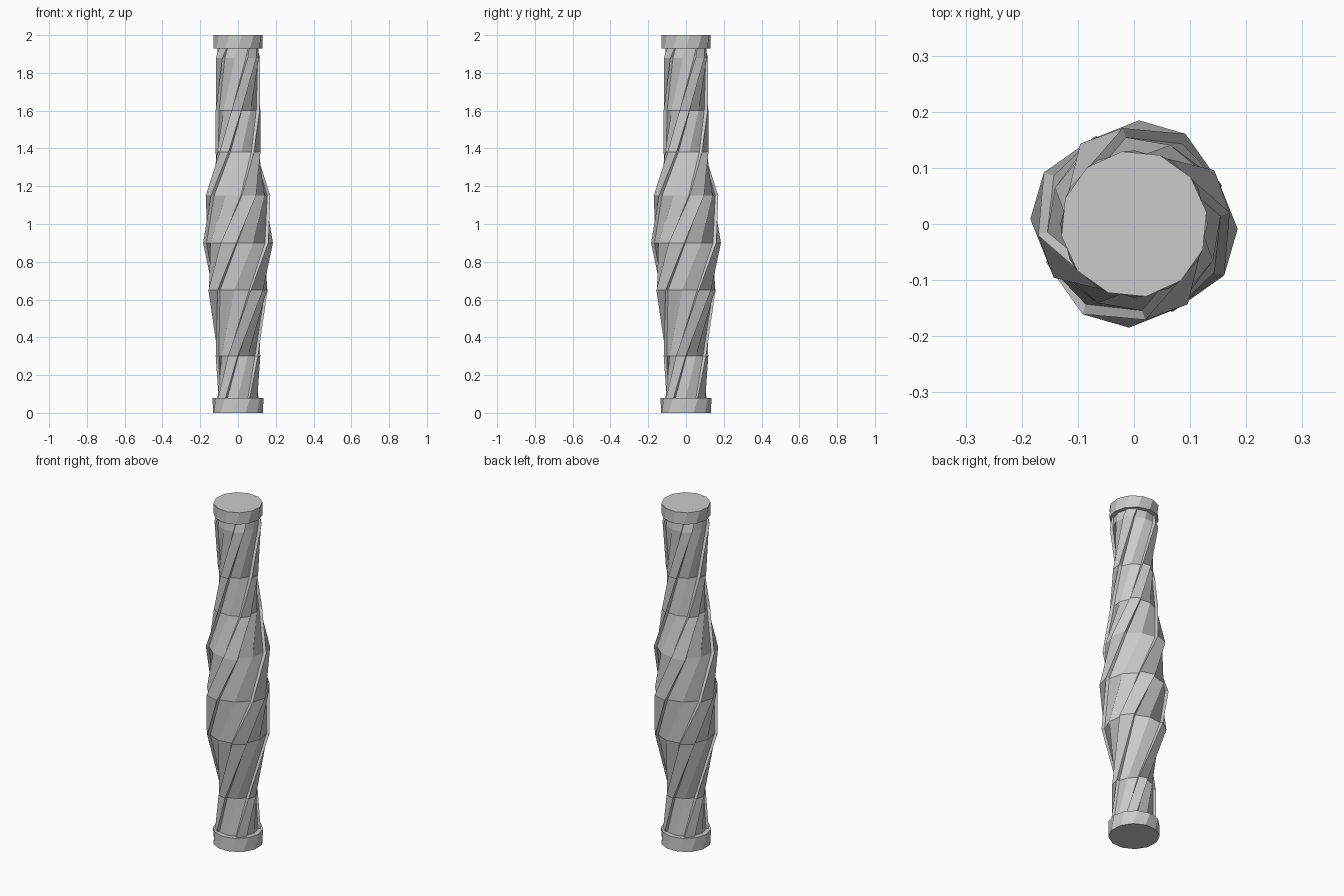
import bpy
import math

if "Cube" in bpy.data.objects:
    bpy.data.objects.remove(bpy.data.objects["Cube"])

TWIST = 146.0  # degrees of spiral per unit of height


def add_spiral(name, rings, section):
    """Loft closed rings; section(r, lobe) gives (angle, radius) pairs."""
    verts, faces = [], []
    for z, r, lobe in rings:
        turn = 73.8 + TWIST * (z - 0.9)
        for ang, rad in section(r, lobe):
            a = math.radians(ang + turn)
            verts.append((rad * math.cos(a), rad * math.sin(a), z))
    n = len(verts) // len(rings)
    for k in range(len(rings) - 1):
        for i in range(n):
            j = (i + 1) % n
            faces.append((k * n + i, k * n + j, (k + 1) * n + j, (k + 1) * n + i))
    faces.append(tuple(reversed(range(n))))
    faces.append(tuple(range(len(verts) - n, len(verts))))
    mesh = bpy.data.meshes.new(name)
    mesh.from_pydata(verts, [], faces)
    mesh.update()
    obj = bpy.data.objects.new(name, mesh)
    bpy.context.collection.objects.link(obj)
    return obj


def plain(r, lobe):
    return [(-15 + 30 * i, r) for i in range(12)]


def ribbed(r, lobe):
    # every third side of the 12-gon is raised into a rib
    pts = []
    for q in range(4):
        half = math.degrees(math.asin(r * math.sin(math.radians(15)) / lobe))
        pts += [(90 * q - 15, r), (90 * q - half, lobe),
                (90 * q + half, lobe), (90 * q + 15, r), (90 * q + 45, r)]
    return pts


# Twisted shaft: height, body radius, rib radius
shaft = [(0.08, 0.108, 0.122), (0.30, 0.102, 0.118), (0.65, 0.155, 0.171),
         (0.90, 0.167, 0.185), (1.15, 0.155, 0.172), (1.38, 0.112, 0.129),
         (1.60, 0.102, 0.120), (1.88, 0.112, 0.128), (1.93, 0.108, 0.116)]
add_spiral("column_shaft", shaft, ribbed)

# End collars
add_spiral("base_collar", [(0.0, 0.135, 0), (0.08, 0.135, 0)], plain)
add_spiral("top_collar", [(1.93, 0.131, 0), (2.0, 0.131, 0)], plain)
